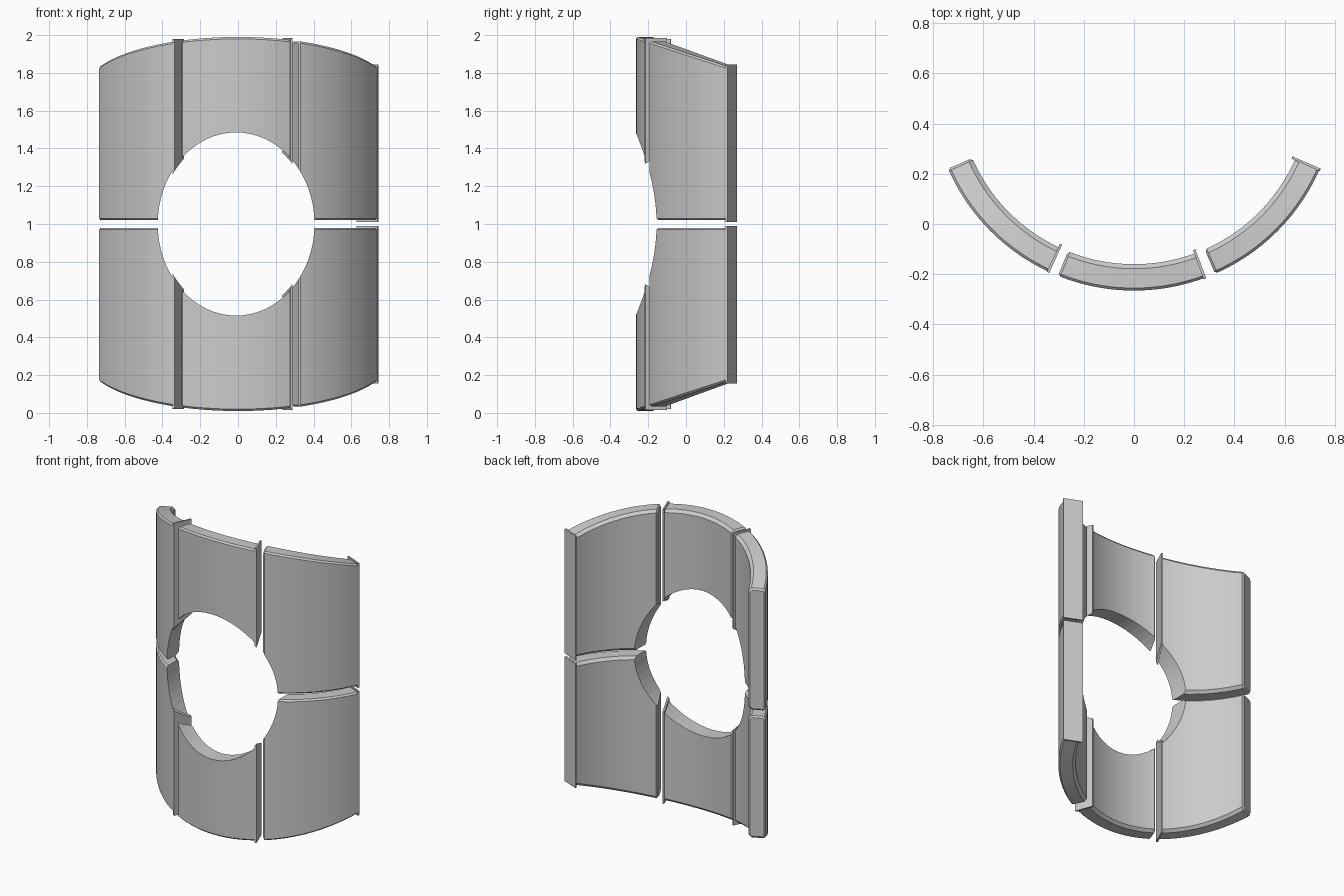
import bpy, bmesh
from math import sin, cos, pi, radians

if "Cube" in bpy.data.objects:
    bpy.data.objects.remove(bpy.data.objects["Cube"])

CY, R_OUT, R_IN = 0.542, 0.807, 0.702   # shared arc centre and radii
GAP_Z = 1.02                            # lower edge of the upper panels

grey = bpy.data.materials.new("mid grey")
grey.use_nodes = True
grey.diffuse_color = (0.6, 0.6, 0.6, 1)
grey.node_tree.nodes["Principled BSDF"].inputs["Base Color"].default_value = (0.6, 0.6, 0.6, 1)


def top_z(t):
    """Upper rim falls away towards the back."""
    return 1.99 - 0.325 * (CY - R_OUT * cos(t) + 0.265)


def section(t, r0, r1, z0, z1, co, ci):
    """Chamfered rectangle in the radial plane at angle t."""
    rz = [(r0 + ci, z0), (r1 - co, z0), (r1, z0 + co), (r1, z1 - co),
          (r1 - co, z1), (r0 + ci, z1), (r0, z1 - ci), (r0, z0 + ci)]
    return [(r * sin(t), CY - r * cos(t), z) for r, z in rz]


def loft(name, rings):
    """Skin a list of rings and cap both ends."""
    bm = bmesh.new()
    loops = [[bm.verts.new(p) for p in ring] for ring in rings]
    for a, b in zip(loops, loops[1:]):
        for i in range(len(a)):
            j = (i + 1) % len(a)
            bm.faces.new((a[i], a[j], b[j], b[i]))
    bm.faces.new(loops[0])
    bm.faces.new(loops[-1][::-1])
    bmesh.ops.recalc_face_normals(bm, faces=bm.faces)
    mesh = bpy.data.meshes.new(name)
    bm.to_mesh(mesh)
    bm.free()
    mesh.materials.append(grey)
    obj = bpy.data.objects.new(name, mesh)
    bpy.context.collection.objects.link(obj)
    return obj


def hole_cutter(scale):
    """Elliptical bar running front to back through the middle."""
    angles = [2 * pi * i / 64 for i in range(64)]
    rings = [[(-0.01 + 0.415 * scale * cos(a), y, 1 + 0.485 * scale * sin(a)) for a in angles]
             for y in (-1, 1)]
    obj = loft("hole_cutter", rings)
    obj.hide_render = True
    return obj


def cut(obj, cutter):
    mod = obj.modifiers.new("hole", "BOOLEAN")
    mod.operation, mod.solver, mod.object = "DIFFERENCE", "EXACT", cutter
    deps = bpy.context.evaluated_depsgraph_get()
    mesh = bpy.data.meshes.new_from_object(obj.evaluated_get(deps))
    obj.modifiers.clear()
    obj.data = mesh


def mirror_down(obj, name):
    """Copy of an upper part, flipped about the middle height."""
    mesh = obj.data.copy()
    for v in mesh.vertices:
        v.co.z = 2 - v.co.z
    mesh.flip_normals()
    bpy.context.collection.objects.link(bpy.data.objects.new(name, mesh))


def build_panel(side, start, end, steps=20):
    t0, t1 = radians(start), radians(end)
    # curved body, with a narrowed first ring for the chamfered edge
    bevel = 0.012
    rings = [section(t0, R_IN + bevel, R_OUT - 0.008, GAP_Z + 0.01, top_z(t0) - 0.01, 0.008, 0.012)]
    for i in range(steps + 1):
        t = t0 + bevel + (t1 - t0 - bevel - 0.008) * i / steps
        rings.append(section(t, R_IN, R_OUT, GAP_Z, top_z(t), 0.01, 0.018))
    body = loft("upper_" + side + "_panel", rings)
    # thin raised plate closing the other edge
    lip = loft("upper_" + side + "_edge_lip",
               [section(t, 0.687, 0.81, GAP_Z - 0.01, top_z(t1) + 0.012, 0.002, 0.002)
                for t in (t1 - 0.014, t1)])
    return body, lip


wide, narrow = hole_cutter(1.0), hole_cutter(0.975)
for side, start, end in (("right", -66.5, -24.6), ("middle", -22, 20.8), ("left", 23.6, 66.6)):
    body, lip = build_panel(side, start, end)
    cut(body, wide)
    cut(lip, narrow)
    for part in (body, lip):
        mirror_down(part, part.name.replace("upper", "lower"))

for cutter in (wide, narrow):
    bpy.data.objects.remove(cutter)
